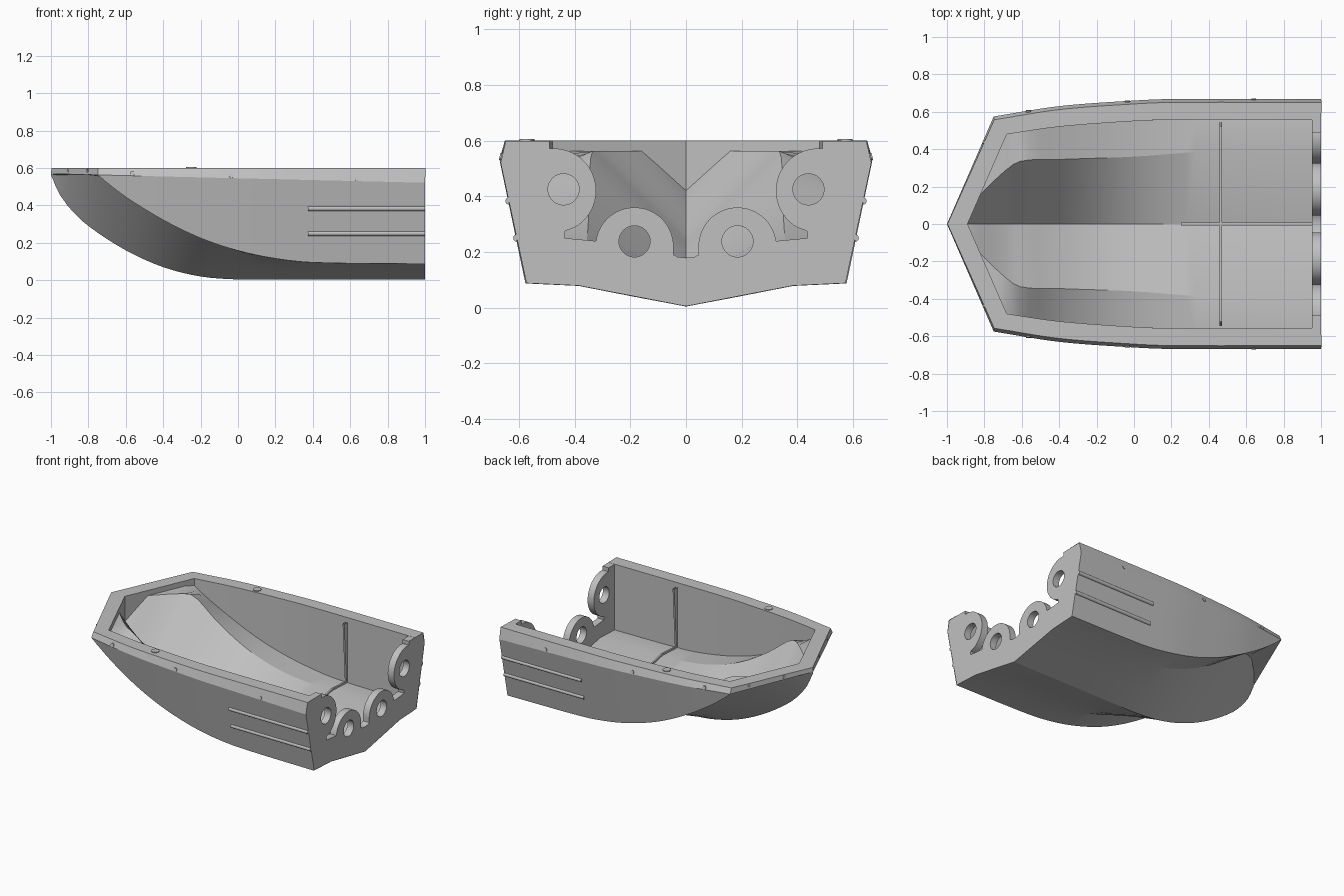
import bpy, bmesh, math
from mathutils import Vector

cube = bpy.data.objects.get("Cube")
if cube:
    bpy.data.objects.remove(cube)

GREY = (0.53, 0.53, 0.53, 1)
paint = bpy.data.materials.new("hull grey")
paint.use_nodes = True
paint.diffuse_color = GREY
paint.node_tree.nodes["Principled BSDF"].inputs["Base Color"].default_value = GREY


def curve(*pts):
    """Smooth function through the given (x, value) points."""
    def slope(i):
        a, b = pts[max(i - 1, 0)], pts[min(i + 1, len(pts) - 1)]
        return (b[1] - a[1]) / (b[0] - a[0])

    def value(x):
        i = 0
        while i < len(pts) - 2 and x > pts[i + 1][0]:
            i += 1
        (x0, a), (x1, b) = pts[i], pts[i + 1]
        h = x1 - x0
        t = min(max((x - x0) / h, 0), 1)
        u = 1 - t
        return (a * u * u * (1 + 2 * t) + b * t * t * (3 - 2 * t)
                + h * t * u * (u * slope(i) - t * slope(i + 1)))
    return value


def finish(obj, mirror=False, angle=30):
    obj.data.materials.clear()
    obj.data.materials.append(paint)
    bpy.ops.object.select_all(action="DESELECT")
    obj.select_set(True)
    bpy.context.view_layer.objects.active = obj
    if mirror:
        mod = obj.modifiers.new("mirror", "MIRROR")
        mod.use_axis = (False, True, False)
        bpy.ops.object.modifier_apply(modifier=mod.name)
    bpy.ops.object.shade_smooth_by_angle(angle=math.radians(angle))


def loft(name, sections, closed=False, flip=False, caps=False, angle=30):
    """Skin a row of equal-length sections and mirror it across the keel."""
    bm = bmesh.new()
    rows = [[bm.verts.new(p) for p in s] for s in sections]
    n = len(rows[0])
    for a, b in zip(rows, rows[1:]):
        for i in range(n if closed else n - 1):
            j = (i + 1) % n
            quad = [a[i], a[j], b[j], b[i]]
            bm.faces.new(quad[::-1] if flip else quad)
    if caps:
        bm.faces.new(rows[0])
        bm.faces.new(rows[-1])
    bmesh.ops.remove_doubles(bm, verts=bm.verts, dist=0.0005)
    if closed:
        bmesh.ops.recalc_face_normals(bm, faces=bm.faces)
    mesh = bpy.data.meshes.new(name)
    bm.to_mesh(mesh)
    bm.free()
    obj = bpy.data.objects.new(name, mesh)
    bpy.context.collection.objects.link(obj)
    finish(obj, True, angle)


# Hull lines
keel = curve((-1, .565), (-.96, .47), (-.9, .385), (-.8, .29), (-.6, .16),
             (-.4, .07), (-.2, .02), (0, .004), (.2, .004), (1, .004))
knuckle_y = curve((-1, 0), (-.9, .125), (-.82, .205), (-.75, .275), (-.6, .36),
                  (-.4, .38), (0, .385), (1, .385))
knuckle_z = curve((-.8, .562), (-.75, .557), (-.6, .505), (-.4, .355), (-.2, .235),
                  (0, .155), (.2, .108), (.4, .088), (1, .078))
chine = curve((-.75, .56), (-.6, .445), (-.4, .322), (-.2, .225), (0, .158),
              (.2, .116), (.4, .095), (1, .087))
beam = curve((-.75, .575), (-.4, .63), (0, .66), (.2, .668), (1, .668))
gun_inner = curve((-.68, .48), (-.4, .52), (0, .55), (.2, .557), (1, .557))
ridge_y = curve((-.82, .16), (-.7, .275), (-.61, .335), (-.4, .345), (0, .36), (.43, .39), (1, .39))
CORNER, BOW_SLOPE = -.75, 2.3


def rail_low(x):
    return .545 - .024 * x


def half_beam(x):
    return (x + 1) * BOW_SLOPE if x < CORNER else beam(x)


def spread(a, b, n):
    return [a + (b - a) * i / n for i in range(n + 1)]


def bottom_section(x):
    y, z = half_beam(x), rail_low(x)
    if x > CORNER:
        z = min(chine(x), z)
        y -= .21 * (rail_low(x) - z)
    ky, kz = min(knuckle_y(x), y), knuckle_z(x)
    low = min(keel(x), kz)
    return [(x, 0, low), (x, ky * .5, low + (kz - low) * .49), (x, ky, kz), (x, y, z)]


def side_section(x):
    return [bottom_section(x)[-1], (x, half_beam(x), rail_low(x))]


bow = [-1, -.99, -.975, -.95, -.91, -.87, -.83, -.79]
aft = spread(CORNER, 1, 35)
loft("hull_bottom", [bottom_section(x) for x in bow + aft], flip=True, angle=16)
loft("hull_topsides", [side_section(x) for x in aft], flip=True)


# Inner lining: floor, side ledge and wall
def inner_section(x, grow=0, knee=0):
    if x < -.68:
        top = (x + .89) * 2.286
        wall_z = .42 + (x + .89) * 2.07 if x < -.82 else .563
    else:
        top = gun_inner(x)
        wall_z = min(chine(x) + .045, .563)
    y, z = (top, wall_z) if x < -.82 else (min(ridge_y(x), top), min(knuckle_z(x) + .06, .563))
    k = min(keel(x) + .055, z)
    return [(x, 0, k + grow), (x, y, z + grow), (x, top - grow, wall_z + grow),
            (x, top - grow - knee, .566)]


lining = [-.89, -.87, -.845, -.82, -.78, -.74, -.71, -.68, -.645] + spread(-.61, .955, 30)
loft("inner_lining", [inner_section(x) for x in lining], angle=16)

# Cross rib in the cockpit, with knees that widen towards the gunwale
loft("cross_rib", [inner_section(.458), inner_section(.458, .012, .025),
                   inner_section(.47, .012, .025), inner_section(.47)])


# Gunwale: outer and inner edges run together from stem to stern
def rail_section(xo, yo, xi, yi):
    top_y = max(yo - .018, 0)
    return [(xo, yo, rail_low(xo)), (xo + .003, top_y, .6), (xi, yi, .6), (xi, yi, .563)]


rails = [rail_section(-1, 0, -.89, 0), rail_section(CORNER, .575, -.68, .48)]
for x in aft[2:]:
    rails.append(rail_section(x, half_beam(x), x, gun_inner(x)))
loft("gunwale", rails, closed=True)


# Transom with four bored lugs
def arc(cy, cz, r, a0, a1, n=28):
    return [(cy + r * math.cos(math.radians(a)), cz + r * math.sin(math.radians(a)))
            for a in spread(a0, a1, n)]


half = [(0, .005), (.385, .079), (.573, .088), (.666, .521), (.648, .599), (.49, .599), (.49, .572)]
half += arc(.475, .42, .152, 84, 240)
half += [(.435, .275), (.437, .25), (.33, .24)]
half += arc(.185, .22, .14, 8, 180)
half += [(.045, .19), (.03, .182), (0, .179)]
outline = half + [(-y, z) for y, z in half[-2:0:-1]]
bores = [arc(s * y, z, .056, 0, 348, 29) for s in (-1, 1) for y, z in ((.185, .238), (.44, .425))]

plate = bpy.data.curves.new("transom", "CURVE")
plate.dimensions = "2D"
plate.fill_mode = "BOTH"
plate.extrude = .0245
for loop in [outline] + bores:
    spline = plate.splines.new("POLY")
    spline.points.add(len(loop) - 1)
    for point, (y, z) in zip(spline.points, loop):
        point.co = (y, z, 0, 1)
    spline.use_cyclic_u = True
transom = bpy.data.objects.new("transom", plate)
bpy.context.collection.objects.link(transom)
transom.rotation_euler = (math.pi / 2, 0, math.pi / 2)
transom.location.x = .9755
bpy.ops.object.select_all(action="DESELECT")
transom.select_set(True)
bpy.context.view_layer.objects.active = transom
bpy.ops.object.convert(target="MESH")
finish(bpy.context.object)


# Rubbing strakes on the topsides
def side_point(x, z):
    (_, y0, z0), (_, y1, z1) = side_section(x)
    return y0 + (y1 - y0) * (z - z0) / (z1 - z0)


for name, z in (("upper_strake", .383), ("lower_strake", .25)):
    sections = []
    for x in (.375, 1):
        ring = arc(side_point(x, z) - .003, z, .013, -90, 90, 8)
        sections.append([(x, y, h) for y, h in ring])
    loft(name, sections, closed=True, caps=True)

# Keel batten in the cockpit floor
loft("keel_batten", [[(x, 0, .07), (x, .008, .07), (x, .008, .055)] for x in (.25, .955)], flip=True)


# Small round fittings
def stud(name, place, axis, r, depth):
    bpy.ops.mesh.primitive_cylinder_add(vertices=20, radius=r, depth=depth, location=place)
    obj = bpy.context.object
    obj.name = name
    obj.rotation_euler = Vector(axis).to_track_quat("Z", "Y").to_euler()
    finish(obj)


for side in (-1, 1):
    for x in (-.565, -.035, .64):
        z = rail_low(x) + .012
        stud("rail_stud", (x, side * (half_beam(x) - .004), z), (0, side, .2), .013, .01)
    for x in (-.915, -.81):
        stud("bow_stud", (x + .006, side * (x + 1) * BOW_SLOPE, .583), (-.92, side * .4, 0), .011, .008)
    stud("deck_fitting", (-.25, side * .572, .6), (0, 0, 1), .027, .01)
